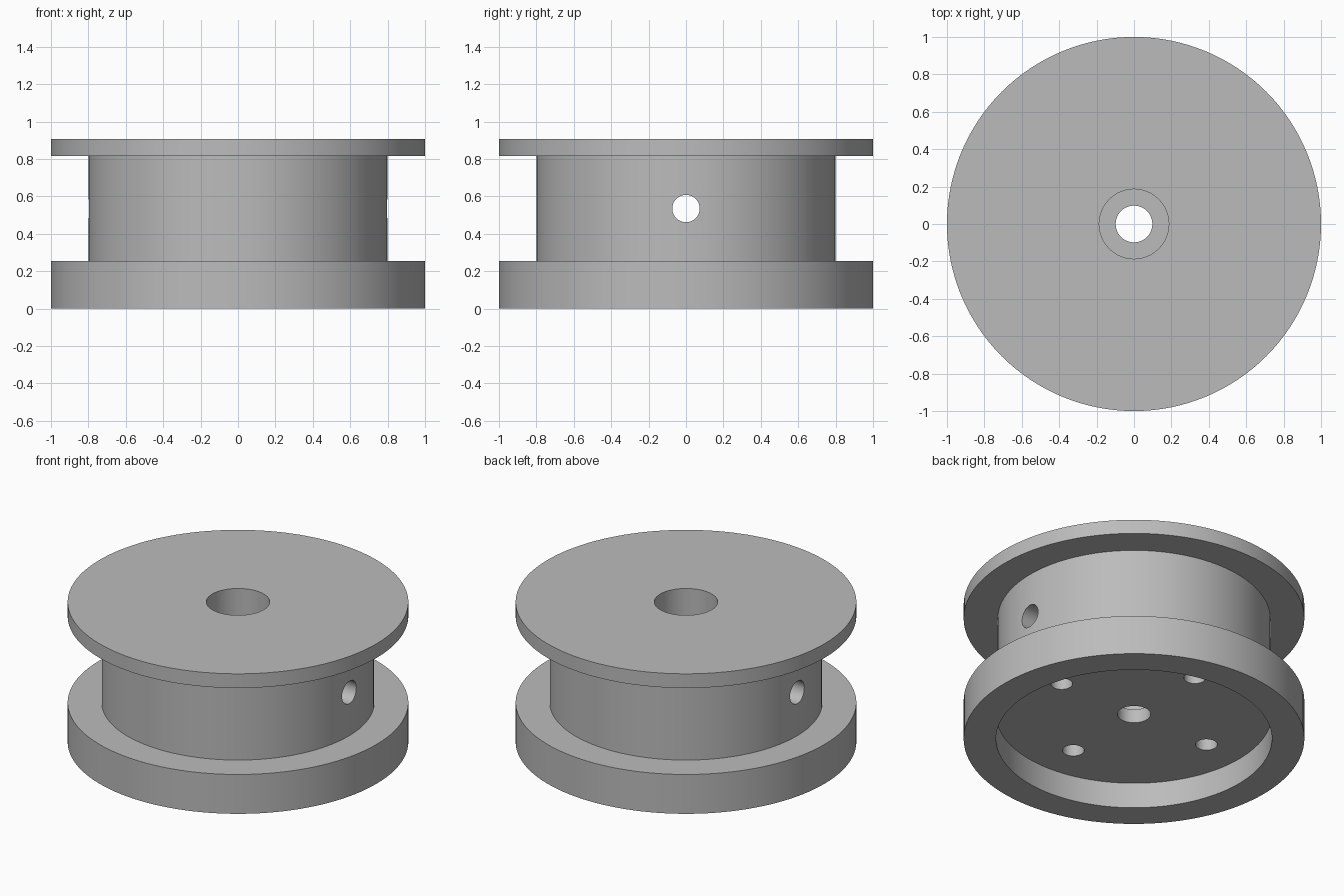
import bpy, bmesh
from math import pi, radians
from mathutils import Matrix, Vector

if "Cube" in bpy.data.objects:
    bpy.data.objects.remove(bpy.data.objects["Cube"], do_unlink=True)

# Single plain grey
grey = bpy.data.materials.new("plain grey")
grey.use_nodes = True
colour = (0.5, 0.5, 0.5, 1)
grey.diffuse_color = colour
grey.node_tree.nodes["Principled BSDF"].inputs["Base Color"].default_value = colour


def make_object(name, bm):
    bmesh.ops.recalc_face_normals(bm, faces=bm.faces)
    mesh = bpy.data.meshes.new(name)
    bm.to_mesh(mesh)
    bm.free()
    mesh.materials.append(grey)
    obj = bpy.data.objects.new(name, mesh)
    bpy.context.collection.objects.link(obj)
    return obj


def lathe(name, profile, steps=128):
    """Revolve a closed (radius, height) profile about z."""
    bm = bmesh.new()
    verts = [bm.verts.new((r, 0, z)) for r, z in profile]
    edges = [bm.edges.new((v, verts[i - 1])) for i, v in enumerate(verts)]
    bmesh.ops.spin(bm, geom=verts + edges, cent=(0, 0, 0), axis=(0, 0, 1),
                   angle=2 * pi, steps=steps, use_merge=True)
    bmesh.ops.remove_doubles(bm, verts=bm.verts, dist=0.0001)
    return make_object(name, bm)


def drill(target, radius, start, end):
    """Cut a round hole between two points."""
    start, end = Vector(start), Vector(end)
    axis = end - start
    turn = axis.to_track_quat('Z', 'Y').to_matrix().to_4x4()
    bm = bmesh.new()
    bmesh.ops.create_cone(bm, cap_ends=True, segments=48, radius1=radius,
                          radius2=radius, depth=axis.length,
                          matrix=Matrix.Translation((start + end) / 2) @ turn)
    cutter = make_object("hole_cutter", bm)
    cutter.hide_render = True
    mod = target.modifiers.new("hole", 'BOOLEAN')
    mod.operation, mod.solver, mod.object = 'DIFFERENCE', 'EXACT', cutter
    bpy.context.view_layer.objects.active = target
    bpy.ops.object.modifier_apply(modifier=mod.name)
    bpy.data.objects.remove(cutter, do_unlink=True)


# Flanged drum: recessed base, narrow lower bore, wide upper bore
bore, counterbore, recess, drum = 0.098, 0.186, 0.81, 0.8
base_top, cap_bottom, top, web = 0.255, 0.815, 0.907, 0.166
spool = lathe("spool", [
    (bore, web), (recess, web), (recess, 0), (1, 0), (1, base_top),
    (drum, base_top), (drum, cap_bottom), (1, cap_bottom), (1, top),
    (counterbore, top), (counterbore, base_top), (bore, base_top)])

# Cross hole through both sides of the drum
drill(spool, 0.073, (-0.95, 0, 0.535), (0.95, 0, 0.535))

# Four blind screw holes in the recessed underside
for x, y in ((1, 0), (0, 1), (-1, 0), (0, -1)):
    drill(spool, 0.064, (x * 0.555, y * 0.555, 0.1), (x * 0.555, y * 0.555, 0.35))

bpy.ops.object.select_all(action='DESELECT')
spool.select_set(True)
bpy.context.view_layer.objects.active = spool
bpy.ops.object.shade_smooth_by_angle(angle=radians(30))
